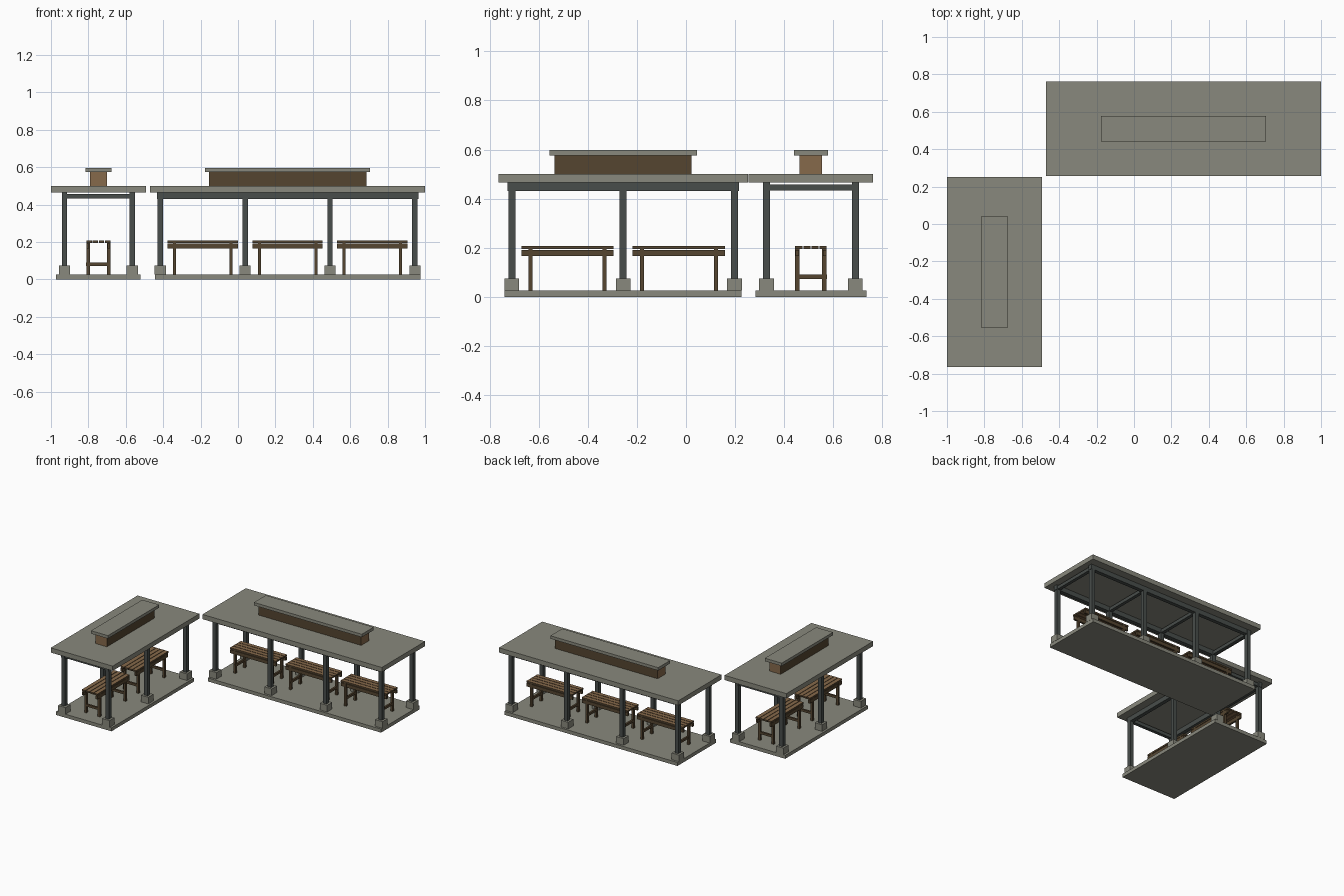
import bpy

if "Cube" in bpy.data.objects:
    bpy.data.objects.remove(bpy.data.objects["Cube"])


def material(name, rgb):
    m = bpy.data.materials.new(name)
    m.diffuse_color = (*rgb, 1)
    m.use_nodes = True
    m.node_tree.nodes["Principled BSDF"].inputs["Base Color"].default_value = m.diffuse_color
    return m


STONE = material("grey stone", (0.25, 0.25, 0.205))
METAL = material("dark metal", (0.065, 0.075, 0.07))
DARK = material("dark wood", (0.09, 0.06, 0.03))
LIGHT = material("light wood", (0.24, 0.142, 0.07))


class Pavilion:
    """Parts are laid out with u along the length and v across it."""

    def __init__(self, name, cu, cv, along_y):
        self.name, self.cu, self.cv, self.along_y = name, cu, cv, along_y

    def box(self, part, u, v, z, mat, accent=None, axis=None):
        """Box from (min, max) ranges; accent colours the faces on 'u', 'v' or 'z'."""
        def place(a, b, c):
            a, b = a + self.cu, b + self.cv
            return (-b, a, c) if self.along_y else (a, b, c)
        verts = [place(a, b, c) for c in z for b in v for a in u]
        faces = [(0, 2, 3, 1), (4, 5, 7, 6), (0, 1, 5, 4),
                 (2, 6, 7, 3), (0, 4, 6, 2), (1, 3, 7, 5)]
        me = bpy.data.meshes.new(part)
        me.from_pydata(verts, [], faces)
        me.materials.append(mat)
        if accent:
            me.materials.append(accent)
            for i in {'z': (0, 1), 'v': (2, 3), 'u': (4, 5)}[axis]:
                me.polygons[i].material_index = 1
        bpy.context.collection.objects.link(
            bpy.data.objects.new(self.name + " " + part, me))

    def bench(self, c):
        def span(a, w):
            return (a - w / 2, a + w / 2)
        # slatted top
        for i in range(4):
            self.box("bench slat", span(c, 0.376), span(-0.0495 + i * 0.033, 0.029),
                     (0.195, 0.207), DARK, LIGHT, 'z')
        for s in (-1, 1):
            # long apron rails
            self.box("bench rail", span(c, 0.376), span(s * 0.056, 0.014),
                     (0.166, 0.191), DARK)
            # legs and low stretcher at each end
            for t in (-1, 1):
                self.box("bench leg", span(c + s * 0.151, 0.016),
                         span(t * 0.055, 0.018), (0.026, 0.195), DARK)
            self.box("bench stretcher", span(c + s * 0.151, 0.014),
                     span(0, 0.13), (0.073, 0.09), DARK)

    def build(self, half, posts, pv, benches, vent):
        # floor slab and roof slab
        self.box("floor slab", (-half + 0.025, half - 0.025), (-0.2265, 0.2265), (0, 0.026), STONE)
        self.box("roof slab", (-half, half), (-0.2535, 0.2535), (0.465, 0.5), STONE)
        # posts on stone plinths, cross beams
        for u in posts:
            for v in (-pv, pv):
                self.box("plinth", (u - 0.03, u + 0.03), (v - 0.03, v + 0.03), (0.026, 0.075), STONE)
                self.box("post", (u - 0.0145, u + 0.0145), (v - 0.0145, v + 0.0145), (0.075, 0.465), METAL)
            self.box("cross beam", (u - 0.012, u + 0.012), (-pv, pv), (0.432, 0.457), METAL)
        # long beams
        for v in (-pv, pv):
            self.box("long beam", (-half + 0.036, half - 0.036), (v - 0.014, v + 0.014), (0.43, 0.465), METAL)
        # raised roof vent with cap
        self.box("roof vent", (-vent + 0.021, vent - 0.021), (-0.046, 0.046), (0.5, 0.575), DARK, LIGHT, 'u')
        self.box("vent cap", (-vent, vent), (-0.069, 0.069), (0.575, 0.597), STONE)
        for c in benches:
            self.bench(c)


# side pavilion runs along y, rear pavilion runs along x
Pavilion("side", -0.256, 0.7465, True).build(
    0.508, (-0.4535, 0, 0.4535), 0.181, (-0.227, 0.227), 0.3)
Pavilion("rear", 0.265, 0.509, False).build(
    0.735, (-0.681, -0.227, 0.227, 0.681), 0.181, (-0.4535, 0, 0.4535), 0.442)
